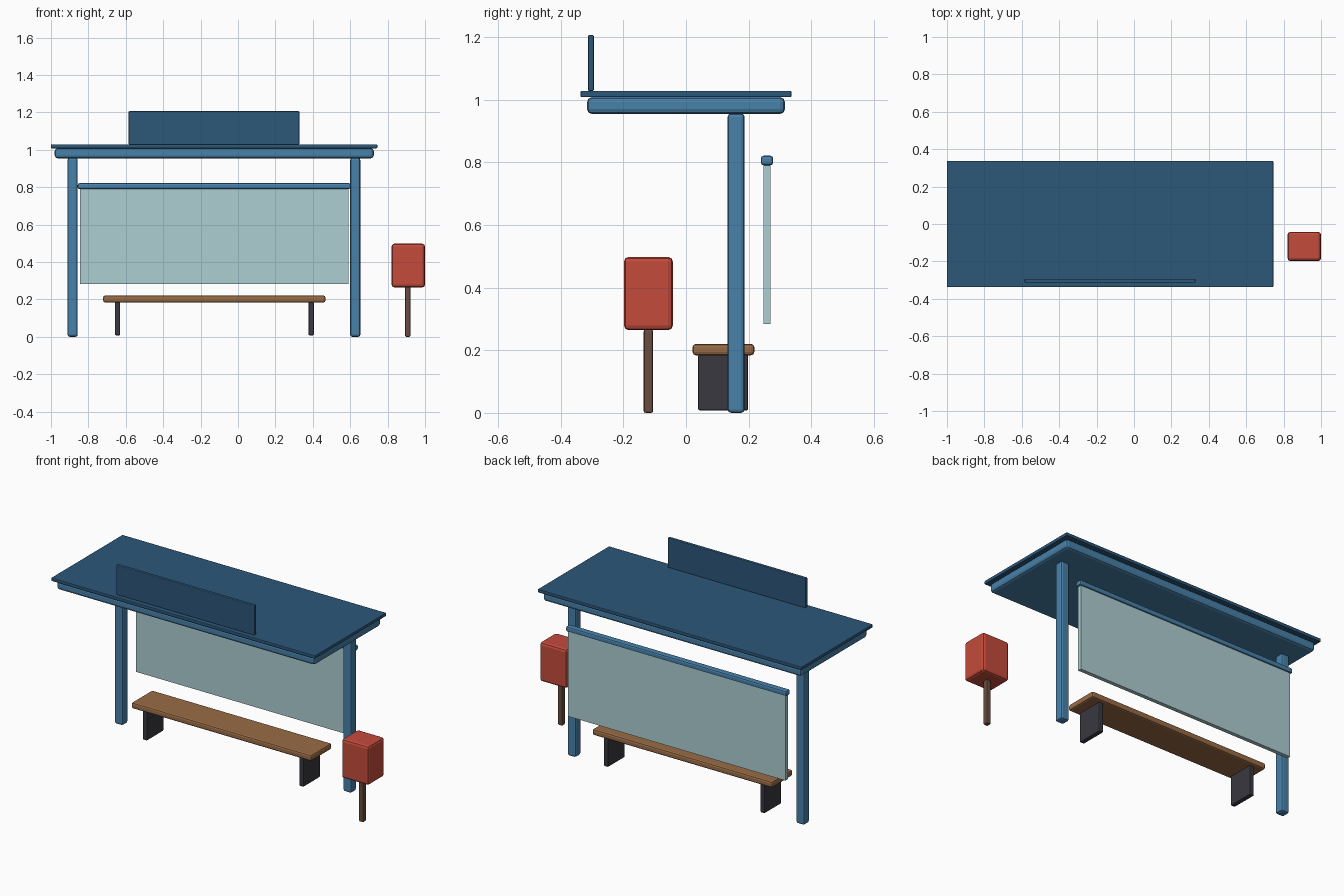
import bpy

if "Cube" in bpy.data.objects:
    bpy.data.objects.remove(bpy.data.objects["Cube"])


def make_material(name, color):
    mat = bpy.data.materials.new(name)
    mat.diffuse_color = color
    mat.use_nodes = True
    mat.node_tree.nodes["Principled BSDF"].inputs["Base Color"].default_value = mat.diffuse_color
    return mat


NAVY = make_material("navy", (0.025, 0.095, 0.19, 1))
BLUE = make_material("blue", (0.065, 0.22, 0.40, 1))
GLASS = make_material("glass", (0.42, 0.62, 0.65, 0.6))
WOOD = make_material("wood", (0.32, 0.15, 0.06, 1))
DARK = make_material("dark", (0.04, 0.04, 0.05, 1))
RED = make_material("red", (0.55, 0.07, 0.045, 1))
BROWN = make_material("brown", (0.14, 0.075, 0.05, 1))


def box(name, x, y, z, mat, bevel):
    """Box spanning the given (min, max) ranges, with softened edges."""
    ranges = (x, y, z)
    bpy.ops.mesh.primitive_cube_add(size=1)
    ob = bpy.context.object
    ob.name = name
    ob.location = [(a + b) / 2 for a, b in ranges]
    ob.scale = [b - a for a, b in ranges]
    bpy.ops.object.transform_apply(location=False, rotation=False, scale=True)
    ob.data.materials.append(mat)
    if bevel:
        mod = ob.modifiers.new("soft_edges", 'BEVEL')
        mod.width = bevel
        mod.segments = 2
    return ob


# Roof: thin slab over a rounded fascia
box("roof_slab", (-1.0, 0.745), (-0.337, 0.337), (1.008, 1.028), NAVY, 0.004)
box("roof_fascia", (-0.98, 0.726), (-0.316, 0.316), (0.954, 1.008), BLUE, 0.016)
box("sign_board", (-0.585, 0.328), (-0.313, -0.294), (1.028, 1.206), NAVY, 0.004)

# Posts
for side, cx in (("left", -0.884), ("right", 0.627)):
    box(side + "_post", (cx - 0.027, cx + 0.027), (0.133, 0.187), (0, 0.956), BLUE, 0.011)

# Back glazing and its top rail
box("glass_panel", (-0.846, 0.591), (0.247, 0.27), (0.283, 0.794), GLASS, 0)
box("glass_rail", (-0.857, 0.602), (0.239, 0.278), (0.79, 0.821), BLUE, 0.009)

# Bench
box("bench_seat", (-0.721, 0.468), (0.021, 0.218), (0.184, 0.22), WOOD, 0.01)
for side, cx in (("left", -0.644), ("right", 0.391)):
    box(side + "_bench_leg", (cx - 0.014, cx + 0.014), (0.039, 0.198), (0.008, 0.186), DARK, 0.005)

# Letter box on its pole
box("letter_box", (0.821, 1.0), (-0.198, -0.042), (0.264, 0.498), RED, 0.015)
box("letter_box_pole", (0.893, 0.922), (-0.135, -0.105), (0, 0.266), BROWN, 0.006)
